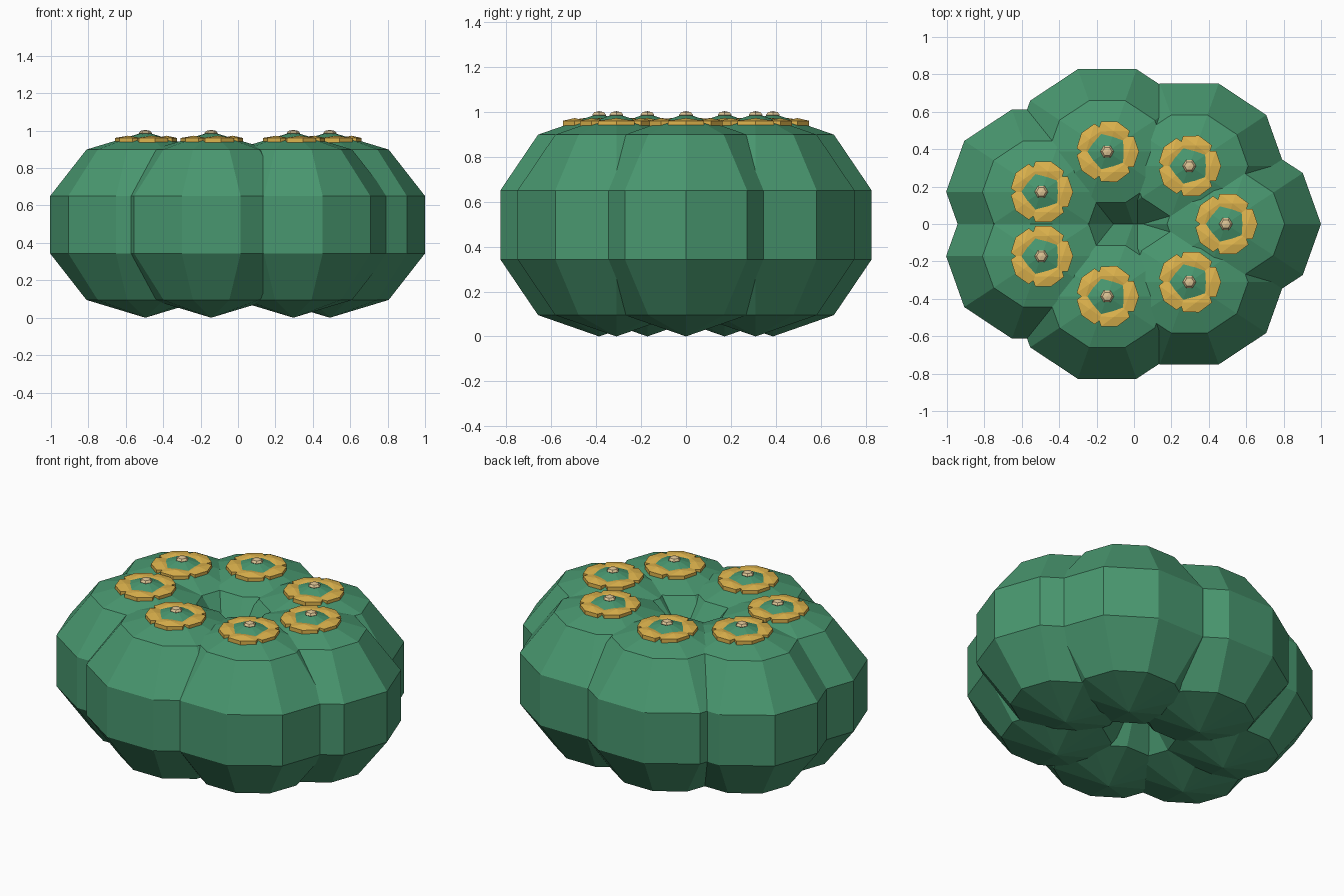
import bpy, math
from mathutils import Matrix, Vector

if "Cube" in bpy.data.objects:
    bpy.data.objects.remove(bpy.data.objects["Cube"])


def material(name, rgb):
    m = bpy.data.materials.new(name)
    m.diffuse_color = (*rgb, 1.0)
    m.use_nodes = True
    m.node_tree.nodes["Principled BSDF"].inputs["Base Color"].default_value = m.diffuse_color
    return m


GREEN = material("cactus green", (0.066, 0.31, 0.16))
GOLD = material("petal gold", (0.74, 0.46, 0.075))
TAN = material("stamen tan", (0.72, 0.55, 0.30))


def faceted_ball(name, mat, segments, rings, size, place, turn=0.0):
    """Low-poly ellipsoid with a corner on its own x axis, turned about z."""
    bpy.ops.mesh.primitive_uv_sphere_add(segments=segments, ring_count=rings, radius=1)
    ob = bpy.context.object
    ob.name = name
    corner_to_x = Matrix.Rotation(math.pi / 2, 4, "Z")
    ob.data.transform(Matrix.Rotation(turn, 4, "Z") @ Matrix.Diagonal((*size, 1.0)) @ corner_to_x)
    ob.location = place
    ob.data.materials.append(mat)
    return ob


LOBES, PETALS = 7, 5
for i in range(LOBES):
    a = math.tau * i / LOBES
    x, y = -0.028 + 0.519 * math.cos(a), 0.397 * math.sin(a)

    # Fat ribbed lobe of the cactus body
    faceted_ball(f"lobe_{i + 1}", GREEN, 10, 5, (0.535, 0.487, 0.497), (x, y, 0.497))

    # Flower around the tip of the lobe
    for j in range(PETALS):
        t = math.tau * j / PETALS
        spot = Vector((x, y, 0.949)) + Vector((math.cos(t), math.sin(t), 0)) * 0.115
        faceted_ball(f"petal_{i + 1}_{j + 1}", GOLD, 6, 3, (0.0635, 0.108, 0.024), spot, t)
    faceted_ball(f"flower_centre_{i + 1}", TAN, 6, 4, (0.036, 0.036, 0.017), (x, y, 0.987))
